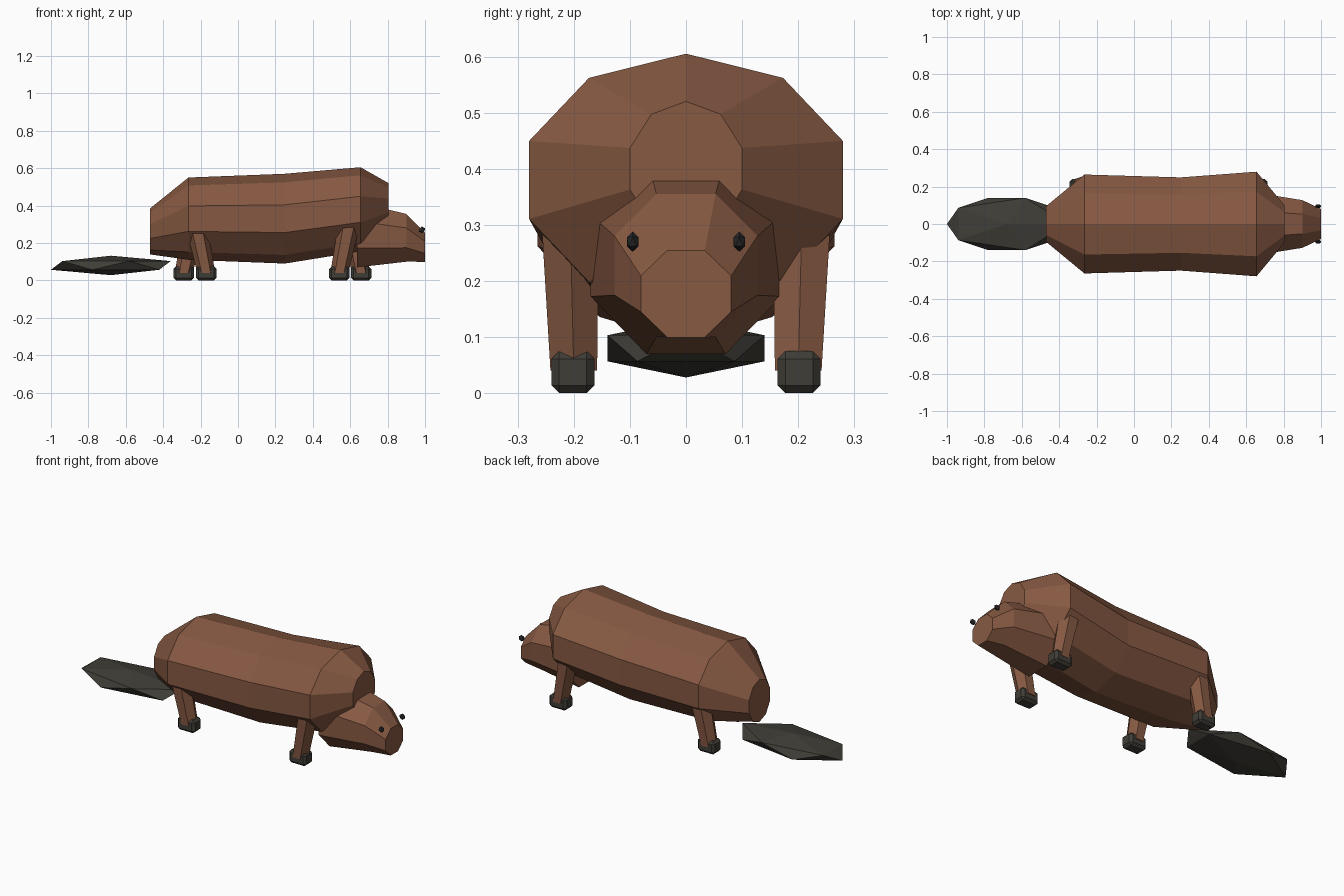
import bpy, bmesh, math
from mathutils import Matrix, Vector

if "Cube" in bpy.data.objects:
    bpy.data.objects.remove(bpy.data.objects["Cube"])


def material(name, rgb):
    m = bpy.data.materials.new(name)
    m.diffuse_color = (*rgb, 1)
    m.use_nodes = True
    m.node_tree.nodes["Principled BSDF"].inputs["Base Color"].default_value = m.diffuse_color
    return m


FUR = material("fur_brown", (0.24, 0.10, 0.055))
DARK = material("dark_skin", (0.05, 0.047, 0.038))
BLACK = material("eye_black", (0.02, 0.02, 0.02))


def finish(bm, name, mat):
    bmesh.ops.recalc_face_normals(bm, faces=bm.faces)
    me = bpy.data.meshes.new(name)
    bm.to_mesh(me)
    bm.free()
    me.materials.append(mat)
    ob = bpy.data.objects.new(name, me)
    bpy.context.collection.objects.link(ob)
    return ob


def bridge(bm, rings):
    for a, b in zip(rings, rings[1:]):
        n = len(a)
        for i in range(n):
            bm.faces.new((a[i], a[(i + 1) % n], b[(i + 1) % n], b[i]))
    bm.faces.new(rings[0])
    bm.faces.new(rings[-1])


def loft_x(name, sections, sides, phase, mat):
    """Elliptical sections (x, centre z, radius y, radius z) along x."""
    bm = bmesh.new()
    rings = []
    for x, cz, ry, rz in sections:
        angles = [phase + math.tau * i / sides for i in range(sides)]
        rings.append([bm.verts.new((x, ry * math.cos(t), cz + rz * math.sin(t))) for t in angles])
    bridge(bm, rings)
    return finish(bm, name, mat)


def ico(name, centre, radii, mat):
    bm = bmesh.new()
    bmesh.ops.create_icosphere(bm, subdivisions=1, radius=1)
    bm.transform(Matrix.Translation(centre) @ Matrix.Diagonal((*radii, 1)))
    return finish(bm, name, mat)


def leg(name, hip, ankle, r_top, r_bottom, sides=6):
    bm = bmesh.new()
    rings = []
    for c, r in ((ankle, r_bottom), (hip, r_top)):
        rings.append([bm.verts.new(Vector(c) + Vector((r * math.cos(t), r * math.sin(t), 0)))
                      for t in (math.tau * i / sides for i in range(sides))])
    bridge(bm, rings)
    return finish(bm, name, FUR)


def foot(name, x, y):
    bm = bmesh.new()
    bmesh.ops.create_cube(bm, size=1)
    bm.transform(Matrix.Translation((x, y, 0.0375)) @ Matrix.Diagonal((0.11, 0.077, 0.075, 1)))
    bmesh.ops.bevel(bm, geom=bm.edges[:], offset=0.014, segments=1, affect='EDGES')
    return finish(bm, name, DARK)


# Body: ten-sided barrel with a ridge along the back
loft_x("body", [(-0.47, 0.262, 0.10, 0.123),
                (-0.265, 0.33, 0.278, 0.22),
                (0.25, 0.33, 0.262, 0.24),
                (0.655, 0.38, 0.294, 0.225),
                (0.805, 0.40, 0.105, 0.12)], 10, math.pi / 2, FUR)

# Head: eight-sided, tapering to the snout
loft_x("head", [(0.635, 0.245, 0.184, 0.19),
                (0.90, 0.2275, 0.138, 0.138),
                (1.0, 0.177, 0.087, 0.084)], 8, math.pi / 8, FUR)

# Flat paddle tail
ico("tail", (-0.68, 0, 0.08), (0.358, 0.1645, 0.052), DARK)

# Eyes
for side, y in (("right", -0.095), ("left", 0.095)):
    ico("eye_" + side, (0.984, y, 0.27), (0.018, 0.012, 0.018), BLACK)

# Walking legs and feet
for pair, hip_x, swing in (("front", 0.60, 0.058), ("hind", -0.23, -0.06)):
    for side, s in (("right", -1), ("left", 1)):
        fx = hip_x + s * swing
        leg(f"{pair}_leg_{side}", (hip_x, 0.207 * s, 0.33), (fx, 0.2 * s, 0.04), 0.06, 0.048)
        foot(f"{pair}_foot_{side}", fx, 0.2015 * s)
